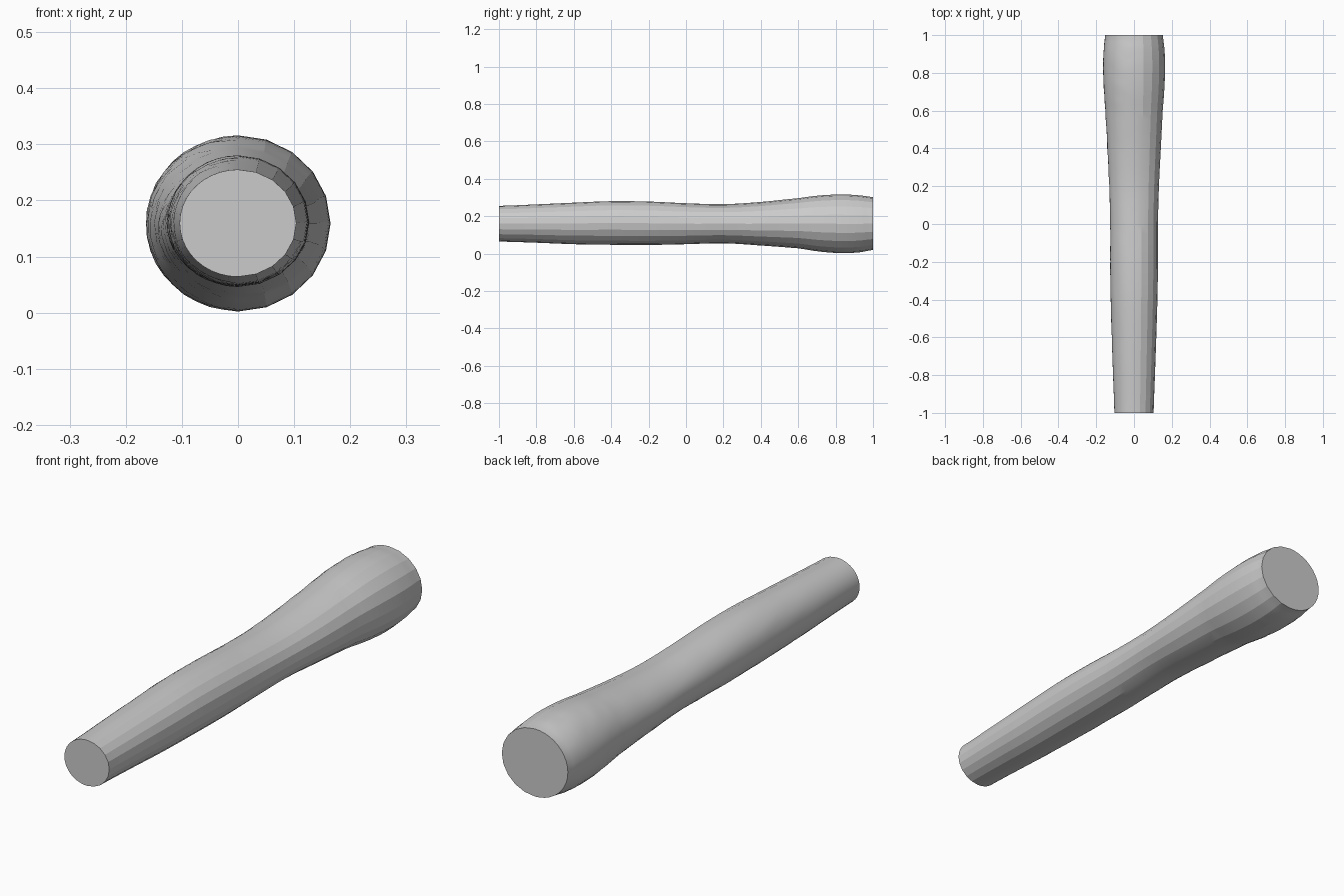
import bpy, bmesh, math, random

random.seed(4)
cube = bpy.data.objects.get("Cube")
if cube:
    bpy.data.objects.remove(cube)

grey = bpy.data.materials.new("plain_grey")
grey.use_nodes = True
colour = (0.6, 0.6, 0.6, 1)
grey.diffuse_color = colour
grey.node_tree.nodes["Principled BSDF"].inputs["Base Color"].default_value = colour

# Stations along the handle: y, half width, top z, bottom z
STATIONS = [
    (-1.0, 0.104, 0.255, 0.064), (-0.8, 0.111, 0.263, 0.058),
    (-0.6, 0.118, 0.272, 0.050), (-0.4, 0.124, 0.280, 0.047),
    (-0.2, 0.127, 0.278, 0.046), (0.0, 0.127, 0.269, 0.050),
    (0.2, 0.132, 0.264, 0.055), (0.4, 0.142, 0.276, 0.043),
    (0.6, 0.152, 0.296, 0.028), (0.72, 0.161, 0.311, 0.010),
    (0.84, 0.165, 0.316, 0.002), (0.93, 0.161, 0.311, 0.007),
    (1.0, 0.153, 0.302, 0.019),
]
SUBSTEPS = 4

# Broad carved planes on the +x side, finer rounding on the other
angles = [math.radians(a) for a in range(-90, 90, 18)]
angles += [math.radians(a) for a in range(90, 270, 9)]


def smooth_step(p0, p1, p2, p3, t):
    """Smooth interpolation between p1 and p2."""
    return [0.5 * (2 * b + (c - a) * t + (2 * a - 5 * b + 4 * c - d) * t * t
                   + (3 * b - a - 3 * c + d) * t ** 3)
            for a, b, c, d in zip(p0, p1, p2, p3)]


# Interpolated cross-sections
sections = []
last = len(STATIONS) - 1
for i in range(last):
    near = [STATIONS[min(max(i + k, 0), last)] for k in (-1, 0, 1, 2)]
    for s in range(SUBSTEPS):
        t = s / SUBSTEPS
        sec = smooth_step(*near, t)
        sec[0] = near[1][0] + (near[2][0] - near[1][0]) * t
        sections.append(sec)
sections.append(list(STATIONS[-1]))

# Loft the handle, with shallow worn dents on the rounded side
bm = bmesh.new()
rings = []
for j, (y, half, top, bottom) in enumerate(sections):
    ring = []
    end = j in (0, len(sections) - 1)
    for a in angles:
        dent = 1.0
        if not end and a > math.pi / 2 and y > -0.7:
            dent -= random.uniform(0, 0.012)
        ring.append(bm.verts.new((half * math.cos(a) * dent, y,
                                  (top + bottom) / 2 + (top - bottom) / 2 * math.sin(a) * dent)))
    rings.append(ring)

count = len(angles)
for r0, r1 in zip(rings, rings[1:]):
    for k in range(count):
        n = (k + 1) % count
        bm.faces.new((r0[k], r0[n], r1[n], r1[k]))
bm.faces.new(rings[0])
bm.faces.new(rings[-1])
bmesh.ops.recalc_face_normals(bm, faces=bm.faces)

mesh = bpy.data.meshes.new("handle")
bm.to_mesh(mesh)
bm.free()
mesh.materials.append(grey)
handle = bpy.data.objects.new("handle", mesh)
bpy.context.collection.objects.link(handle)

# Smooth rounding with crisp carved planes and end caps
bpy.ops.object.select_all(action='DESELECT')
handle.select_set(True)
bpy.context.view_layer.objects.active = handle
bpy.ops.object.shade_smooth_by_angle(angle=math.radians(16))
